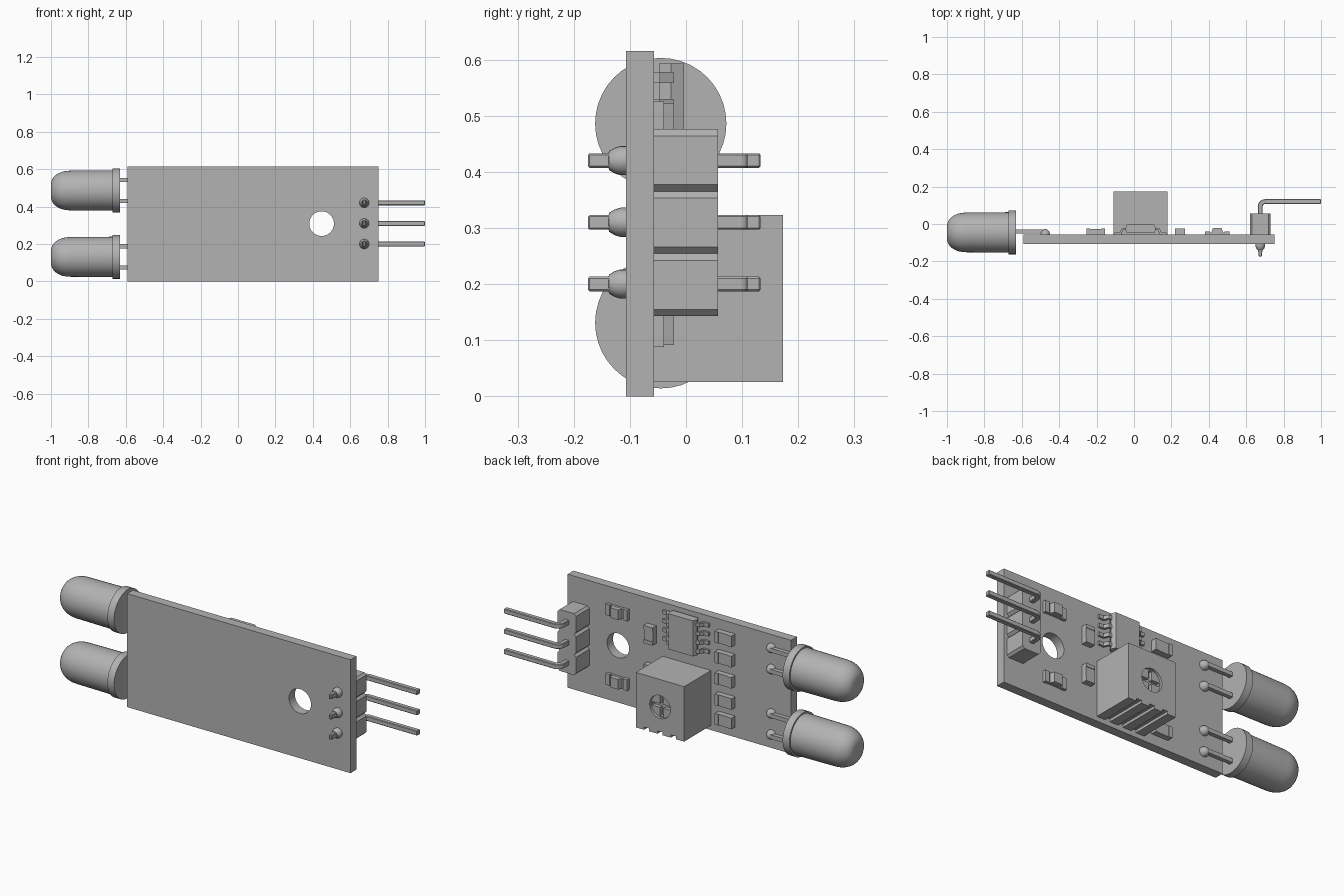
import bpy, bmesh, math
from mathutils import Vector, Matrix

if "Cube" in bpy.data.objects:
    bpy.data.objects.remove(bpy.data.objects["Cube"], do_unlink=True)

grey = bpy.data.materials.new("plain grey")
grey.use_nodes = True
COLOUR = (0.45, 0.45, 0.45, 1)
grey.diffuse_color = COLOUR
grey.node_tree.nodes["Principled BSDF"].inputs["Base Color"].default_value = COLOUR

BACK = -0.057    # rear board surface that carries the parts
FRONT = -0.107


def finish(name, bm, smooth=False, bevel=0):
    bmesh.ops.recalc_face_normals(bm, faces=bm.faces)
    mesh = bpy.data.meshes.new(name)
    bm.to_mesh(mesh)
    bm.free()
    mesh.materials.append(grey)
    ob = bpy.data.objects.new(name, mesh)
    bpy.context.collection.objects.link(ob)
    if smooth:
        bpy.ops.object.select_all(action='DESELECT')
        ob.select_set(True)
        bpy.context.view_layer.objects.active = ob
        bpy.ops.object.shade_smooth_by_angle(angle=math.radians(35))
    if bevel:
        mod = ob.modifiers.new("bevel", 'BEVEL')
        mod.width, mod.segments = bevel, 1
    return ob


def box(name, x, y, z, bevel=0):
    """Box from three (low, high) ranges."""
    bm = bmesh.new()
    bmesh.ops.create_cube(bm, size=1)
    for v in bm.verts:
        v.co = Vector([(a + b) / 2 + c * (b - a) for (a, b), c in zip((x, y, z), v.co)])
    return finish(name, bm, bevel=bevel)


def prism(name, points, axis, lo, hi, smooth=False, bevel=0):
    """Flat outline pushed along 'y' (outline in xz) or 'z' (outline in xy)."""
    bm = bmesh.new()
    put = (lambda p: (p[0], lo, p[1])) if axis == 'y' else (lambda p: (p[0], p[1], lo))
    face = bm.faces.new([bm.verts.new(put(p)) for p in points])
    new = bmesh.ops.extrude_face_region(bm, geom=[face])["geom"]
    step = Vector((0, hi - lo, 0)) if axis == 'y' else Vector((0, 0, hi - lo))
    bmesh.ops.translate(bm, vec=step, verts=[g for g in new if isinstance(g, bmesh.types.BMVert)])
    return finish(name, bm, smooth, bevel)


def lathe(name, profile, axis, origin, steps=40):
    """Turn (distance along axis, radius) points around the axis."""
    bm = bmesh.new()
    verts = [bm.verts.new((r, 0, a)) for a, r in profile]
    edges = [bm.edges.new(pair) for pair in zip(verts, verts[1:])]
    bmesh.ops.spin(bm, geom=verts + edges, cent=(0, 0, 0), axis=(0, 0, 1),
                   angle=math.tau, steps=steps, use_duplicate=False)
    bmesh.ops.remove_doubles(bm, verts=bm.verts, dist=0.0001)
    turn = Vector((0, 0, 1)).rotation_difference(Vector(axis)).to_matrix().to_4x4()
    bmesh.ops.transform(bm, matrix=Matrix.Translation(origin) @ turn, verts=bm.verts)
    return finish(name, bm, smooth=True)


def cut(ob, cutter):
    mod = ob.modifiers.new("cut", 'BOOLEAN')
    mod.operation, mod.solver, mod.object = 'DIFFERENCE', 'EXACT', cutter
    cutter.hide_render = True
    cutter.hide_set(True)
    cutter.display_type = 'WIRE'


# Circuit board with its mounting hole
board = box("circuit_board", (-0.59, 0.75), (FRONT, BACK), (0, 0.615))
cut(board, lathe("mounting_hole_cutter", [(-0.1, 0), (-0.1, 0.066), (0.1, 0.066), (0.1, 0)],
                 (0, 1, 0), (0.447, -0.08, 0.309)))

# Two domed lamps lying past the board end, with legs and solder joints
dome = [(0.27 + 0.1 * math.sin(t), 0.035 + 0.071 * math.cos(t))
        for t in [math.pi / 2 * i / 8 for i in range(9)]]
for label, z in (("upper", 0.486), ("lower", 0.131)):
    lathe(label + "_lamp", [(0, 0), (0, 0.117), (0.04, 0.117), (0.04, 0.108)] + dome + [(0.37, 0)],
          (-1, 0, 0), (-0.63, -0.045, z))
    for side in (-1, 1):
        leg_z = z + side * 0.057
        box(label + "_lamp_leg", (-0.64, -0.48), (-0.052, -0.03), (leg_z - 0.011, leg_z + 0.011))
        ball = [(0.03 * math.sin(t), 0.026 * math.cos(t))
                for t in [math.pi / 2 * i / 6 for i in range(7)]]
        lathe(label + "_lamp_solder", ball, (0, 1, 0), (-0.475, BACK, leg_z), 20)

# Adjuster block: grooved underside, round recess and cross slot
X0, X1, DEEP = -0.11, 0.18, 0.173
outline = [(X1, 0.323), (X0, 0.323), (X0, 0.025)]
for i in range(3):
    gx = X0 + 0.05 + i * 0.08
    outline += [(gx, 0.025), (gx, 0.04), (gx + 0.03, 0.04), (gx + 0.03, 0.025)]
outline.append((X1, 0.025))
adjuster = prism("adjuster_block", outline, 'y', BACK, DEEP)
centre = (0.035, DEEP, 0.174)
cut(adjuster, lathe("adjuster_recess_cutter", [(-0.014, 0), (-0.014, 0.062), (0.02, 0.062), (0.02, 0)],
                    (0, 1, 0), centre))
for name, w, h in (("wide", 0.056, 0.01), ("tall", 0.01, 0.056)):
    cut(adjuster, box(name + "_slot_cutter", (centre[0] - w, centre[0] + w), (DEEP - 0.035, DEEP + 0.02),
                      (centre[2] - h, centre[2] + h)))

# Pin header: three chamfered blocks, bent pins and solder cones
bend = [math.pi / 2 * i / 5 for i in range(6)]
for i in range(3):
    z0 = 0.143 + 0.111 * i
    z1, c = z0 + 0.111, 0.012
    prism("header_block", [(0.62 + c, z0), (0.73 - c, z0), (0.73, z0 + c), (0.73, z1 - c),
                           (0.73 - c, z1), (0.62 + c, z1), (0.62, z1 - c), (0.62, z0 + c)],
          'y', BACK, 0.057)
    z = 0.2 + 0.11 * i
    outer = [(0.702 - 0.04 * math.cos(t), 0.093 + 0.04 * math.sin(t)) for t in bend]
    inner = [(0.702 - 0.014 * math.cos(t), 0.093 + 0.014 * math.sin(t)) for t in bend]
    path = [(0.667, -0.175), (0.662, -0.13)] + outer + [(1, 0.133), (1, 0.107)] + inner[::-1]
    prism("header_pin", path + [(0.688, -0.13), (0.683, -0.175)], 'z', z - 0.013, z + 0.013, bevel=0.003)
    lathe("header_solder", [(0, 0.026), (0.01, 0.026), (0.02, 0.023), (0.03, 0.017), (0.034, 0)],
          (0, -1, 0), (0.675, FRONT, z), 20)

# Chip with a sloped body and four gull-wing legs per side
CX = 0.035
prism("chip_body", [(CX + s * w, y) for s, w, y in
                    ((-1, 0.073, -0.048), (-1, 0.083, -0.027), (-1, 0.073, -0.004),
                     (1, 0.073, -0.004), (1, 0.083, -0.027), (1, 0.073, -0.048))],
      'z', 0.4, 0.593)
wing = [(0.075, -0.022), (0.1, -0.022), (0.112, -0.046), (0.138, -0.046),
        (0.138, -0.057), (0.104, -0.057), (0.093, -0.033), (0.075, -0.033)]
for s in (-1, 1):
    for i in range(4):
        z = 0.424 + 0.048 * i
        prism("chip_leg", [(CX + s * x, y) for x, y in wing], 'z', z - 0.01, z + 0.01)


def chip_part(name, x, z, half_x, half_z, height=0.033):
    """Small part: a body between two end caps along its longer side."""
    along_x = half_x > half_z
    long = max(half_x, half_z)
    for a, b, h in ((-long, -long * 0.6, height), (-long * 0.6, long * 0.6, height - 0.003),
                    (long * 0.6, long, height)):
        rx = (x + a, x + b) if along_x else (x - half_x, x + half_x)
        rz = (z - half_z, z + half_z) if along_x else (z + a, z + b)
        box(name, rx, (BACK, BACK + h), rz)


# Resistor column and upright pair
for z in (0.53, 0.42, 0.305, 0.19, 0.085):
    chip_part("resistor", -0.205, z, 0.05, 0.03)
for z in (0.43, 0.22):
    chip_part("upright_resistor", 0.245, z, 0.027, 0.048)

# Indicator lights: low base, side terminals and raised lens
for z in (0.495, 0.118):
    box("indicator_base", (0.38, 0.51), (BACK, BACK + 0.012), (z - 0.028, z + 0.028))
    for x in (0.38, 0.485):
        box("indicator_terminal", (x, x + 0.025), (BACK, BACK + 0.018), (z - 0.03, z + 0.03))
    prism("indicator_lens", [(0.41, BACK), (0.48, BACK), (0.468, -0.021), (0.422, -0.021)],
          'z', z - 0.027, z + 0.027)
